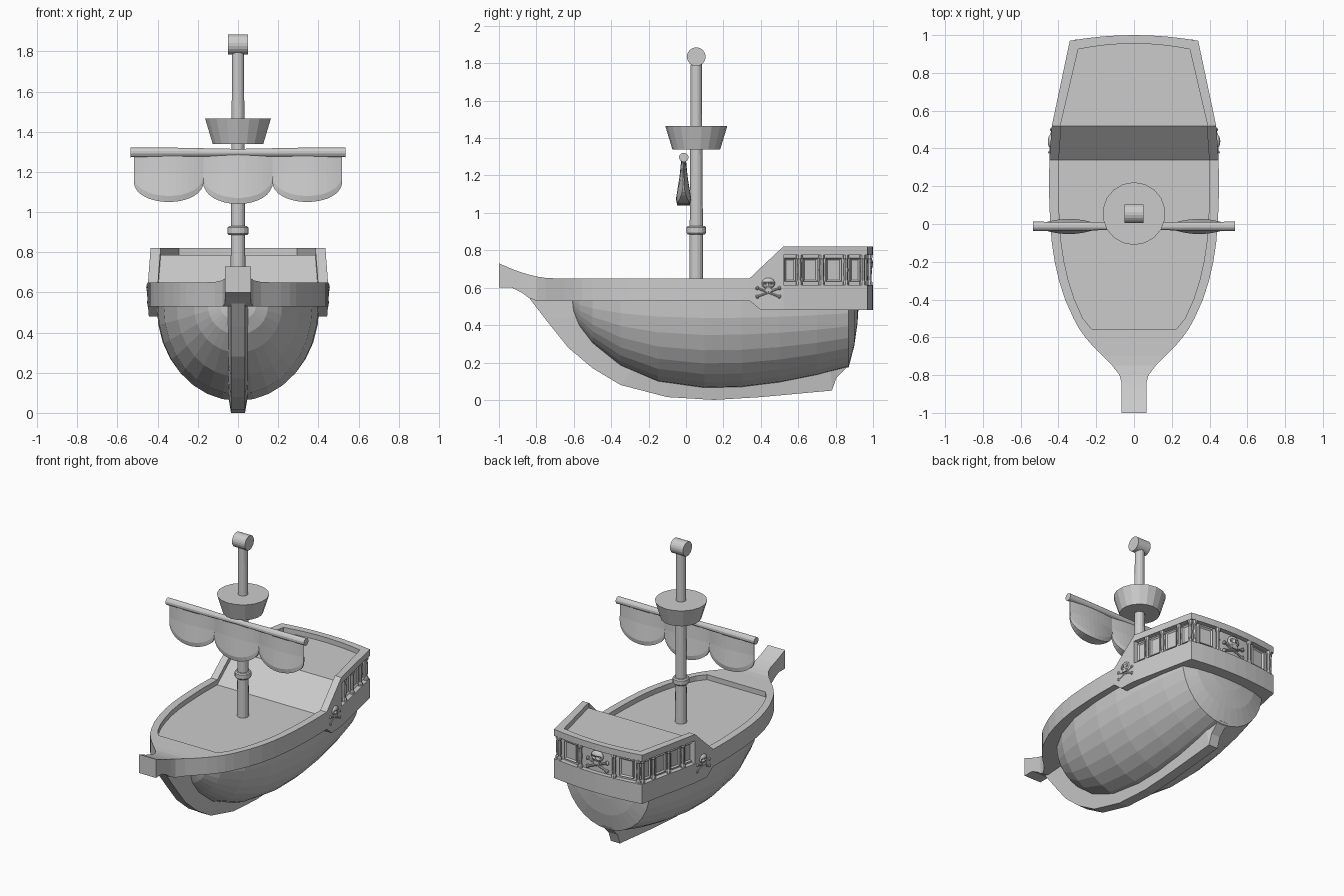
import bpy, bmesh, math
from mathutils import Matrix, Vector

cube = bpy.data.objects.get("Cube")
if cube:
    bpy.data.objects.remove(cube)

grey = bpy.data.materials.new("plain_grey")
grey.use_nodes = True
grey.diffuse_color = (0.6, 0.6, 0.6, 1)
grey.node_tree.nodes["Principled BSDF"].inputs["Base Color"].default_value = (0.6, 0.6, 0.6, 1)


def finish(name, bm, matrix=None):
    bmesh.ops.remove_doubles(bm, verts=bm.verts, dist=1e-5)
    bmesh.ops.recalc_face_normals(bm, faces=bm.faces)
    if matrix:
        bm.transform(matrix)
    mesh = bpy.data.meshes.new(name)
    bm.to_mesh(mesh)
    bm.free()
    mesh.materials.append(grey)
    ob = bpy.data.objects.new(name, mesh)
    bpy.context.collection.objects.link(ob)
    return ob


def loft(name, rings, matrix=None):
    """Skin closed rings of equal length and cap both ends."""
    bm = bmesh.new()
    rows = [[bm.verts.new(p) for p in ring] for ring in rings]
    n = len(rows[0])
    for a, b in zip(rows, rows[1:]):
        for i in range(n):
            j = (i + 1) % n
            bm.faces.new((a[i], a[j], b[j], b[i]))
    bm.faces.new(rows[0])
    bm.faces.new(rows[-1])
    return finish(name, bm, matrix)


def lathe(name, profile, matrix, sides=16):
    turn = [2 * math.pi * (i + 0.5) / sides for i in range(sides)]
    return loft(name, [[(r * math.cos(a), r * math.sin(a), z) for a in turn]
                       for r, z in profile], matrix)


def at(x, y, z, angle=0):
    return Matrix.Translation((x, y, z)) @ Matrix.Rotation(angle, 4, 'Z')


def both_halves(half):
    """Complete a half section whose first and last points lie on the centre."""
    return half + [(-x, y, z) for x, y, z in half[-2:0:-1]]


# Rounded hull belly: y, half width, depth
stations = [(-.615, .001, .001), (-.6, .09, .08), (-.57, .15, .15), (-.5, .22, .24),
            (-.35, .305, .36), (-.15, .37, .445), (.1, .4, .48), (.3, .405, .475),
            (.5, .39, .45), (.7, .365, .41), (.87, .33, .365),
            (.9, .24, .25), (.917, .13, .13), (.925, .001, .001)]
arc = [math.pi * i / 16 for i in range(17)]
loft("hull", [[(w * math.cos(a), y, .54 - d * math.sin(a) ** .95) for a in arc]
              for y, w, d in stations])

# Keel and stem, wider where they meet the hull
keel = [(-.85, .56, -.55, .56), (-.75, .43, -.52, .45), (-.63, .28, -.45, .38),
        (-.5, .17, -.38, .3), (-.35, .08, -.25, .2), (-.1, .015, -.08, .15),
        (.15, 0, .15, .12), (.4, .015, .4, .14), (.78, .05, .77, .2),
        (.805, .12, .78, .24), (.875, .19, .83, .27)]
loft("keel", [[(-.035, a, b), (.035, a, b), (.055, c, d), (-.055, c, d)]
              for a, b, c, d in keel])


# Bulwark, prow, main deck and ramp in one skin
def deck_section(y, w, low=.53, top=.65, deck=.615):
    inner = w - .05 if w > .12 else w * .6
    if y < -.5:
        inner = min(inner, .225)
    return both_halves([(0, y, low), (w, y, low), (w, y, top),
                        (inner, y, top), (inner, y, deck), (0, y, deck)])


prow = [(-1, .065, .6, .73), (-.93, .065, .6, .7), (-.88, .065, .575, .682),
        (-.84, .066, .545, .67), (-.8, .077, .53, .66), (-.75, .115, .53, .652),
        (-.7, .165), (-.65, .215), (-.6, .258), (-.555, .29)]
body = [(-.555, .29), (-.5, .32), (-.4, .365), (-.3, .397), (-.2, .42), (-.1, .435),
        (0, .443), (.1, .448), (.2, .45), (.34, .448),
        (.4, .444, .48, .707, .672), (.52, .435, .48, .82, .785)]
sections = []
for s in prow:
    full = s + (.53, .65)[len(s) - 2:]
    sections.append(deck_section(*full, full[3]))
sections += [deck_section(*s) for s in body]
loft("main_deck", sections)


# Stern castle: lower band, recessed wall and top rail
def outline(inset):
    half = .34 - inset
    pts = [(.435 - inset, .52)]
    for x in (1, .75, .5, .25, 0):
        pts.append((half * x, .97 - inset + .03 * (1 - x * x)))
    return pts + [(-x, y) for x, y in pts[-2::-1]]


def slab(name, inset, low, top):
    loft(name, [[(x, y, z) for x, y in outline(inset)] for z in (low, top)])


slab("stern_band", 0, .48, .615)
slab("stern_wall", .03, .6, .785)
loft("stern_rail", [[(*o, .775), (*o, .82), (*i, .82), (*i, .775)]
                    for o, i in zip(outline(0), outline(.045))])


def baluster(matrix):
    lathe("baluster", [(.017, 0), (.017, .02), (.011, .03), (.013, .085),
                       (.011, .14), (.017, .15), (.017, .17)], matrix, 8)


def window(matrix, width):
    """Raised frame with a sunken pane."""
    bm = bmesh.new()
    bmesh.ops.create_cube(bm, size=1, matrix=Matrix.Diagonal((width, .022, .125, 1)))
    bm.faces.ensure_lookup_table()
    face = min(bm.faces, key=lambda f: f.calc_center_median().y)
    bmesh.ops.inset_region(bm, faces=[face], thickness=.013)
    bmesh.ops.translate(bm, verts=face.verts, vec=(0, .009, 0))
    finish("window", bm, matrix)


lean = math.atan2(.095, .45)
for side in (1, -1):
    turn = side * (math.pi / 2 + lean)

    def on_side(y, z, inset):
        return at(side * (.435 - inset - .095 * (y - .52) / .45), y, z, turn)

    for y in (.605, .725, .855, .945):
        baluster(on_side(y, .61, .018))
    for y, width in ((.555, .06), (.663, .08), (.788, .085), (.902, .055)):
        window(on_side(y, .695, .03), width)
    for x in (.305, .13):
        baluster(at(side * x, .985 - .03 * (x / .34) ** 2, .61))
    window(at(side * .215, .956, .695, math.pi - side * .11), .1)


# Skull with crossed bones in low relief, facing local -y
def emblem(matrix, size):
    bm = bmesh.new()
    bmesh.ops.create_uvsphere(bm, u_segments=20, v_segments=14, radius=1)
    for v in bm.verts:
        for x in (-.4, .4):
            if v.co.y < 0 and (Vector((v.co.x, v.co.z)) - Vector((x, -.15))).length < .3:
                v.co.y *= .35
    bm.transform(Matrix.Translation((0, 0, .25)) @ Matrix.Diagonal((.5, .25, .42, 1)))
    bmesh.ops.create_cube(bm, size=1, matrix=Matrix.Translation((0, 0, -.22))
                          @ Matrix.Diagonal((.5, .36, .28, 1)))
    finish("skull", bm, matrix @ Matrix.Scale(size, 4))
    for tilt in (1, -1):
        bone = Matrix.Translation((0, 0, -.42)) @ Matrix.Rotation(tilt * 1.2, 4, 'Y')
        lathe("bone", [(.04, -1), (.15, -.95), (.15, -.85), (.08, -.76),
                       (.08, .76), (.15, .85), (.15, .95), (.04, 1)],
              matrix @ Matrix.Scale(size, 4) @ bone, 8)


for side in (1, -1):
    emblem(at(side * .439, .44, .605, side * (math.pi / 2 + .08)), .072)
emblem(at(0, .978, .705, math.pi), .09)

# Mast with collar, lookout basket and cross barrel on top
axis = at(0, .055, 0)
lathe("mast", [(.038, .6), (.03, 1.82)], axis)
lathe("mast_collar", [(.046, .885), (.053, .893), (.053, .922), (.046, .93)], axis)
lathe("lookout_basket", [(.128, 1.34), (.166, 1.465)], axis, 18)
across = Matrix.Rotation(math.pi / 2, 4, 'Y')
lathe("mast_head", [(.05, -.05), (.05, .05)], at(0, .055, 1.835) @ across, 20)

# Yard and three puffed sails with scalloped feet
lathe("yard", [(.025, -.535), (.024, -.3), (.018, 0), (.024, .3), (.025, .535)],
      at(0, -.012, 1.297) @ across, 12)
for centre in (-.345, 0, .345):
    drop = .115 if centre == 0 else .105
    rings = []
    for i in range(17):
        u = -math.cos(math.pi * i / 16)
        foot = 1.155 - drop * math.sqrt(max(0, 1 - u * u)) ** .9
        x = centre + .174 * u
        puff = .004 + .036 * (1 - u * u)
        profile = [(1.29, .3), (1.19, .55), (foot + .03, 1), (foot, .85)]
        front = [(x, -.013 - puff * t, z) for z, t in profile]
        back = [(x, -.013 + puff * t, z) for z, t in reversed(profile)]
        rings.append(front + back)
    loft("sail", rings)
